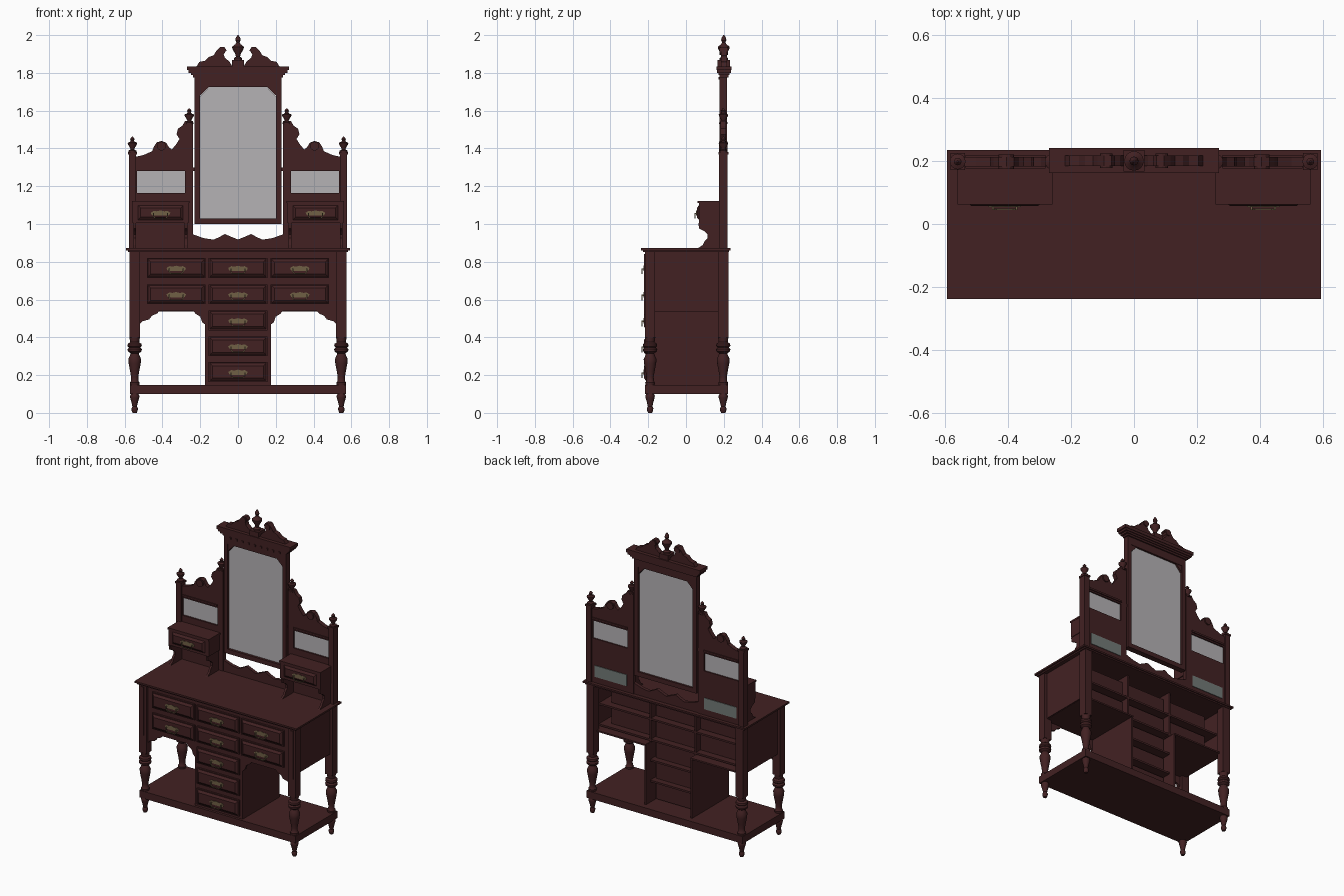
import bpy, bmesh, math

def mat(name, col):
    m = bpy.data.materials.new(name)
    m.diffuse_color = (*col, 1)
    return m

WOOD = mat("dark mahogany", (0.055, 0.0155, 0.0165))
BRASS = mat("aged brass", (0.16, 0.115, 0.06))
GLASS = mat("mirror glass", (0.46, 0.445, 0.46))
BACKING = mat("green grey backing", (0.17, 0.195, 0.185))

def finish(name, bm, m):
    bmesh.ops.recalc_face_normals(bm, faces=bm.faces)
    me = bpy.data.meshes.new(name)
    bm.to_mesh(me)
    bm.free()
    me.materials.append(m)
    ob = bpy.data.objects.new(name, me)
    bpy.context.collection.objects.link(ob)
    return ob

def prism(name, pts, a, b, m=WOOD, axis='y', inset=None):
    """Extrude an outline: (x, z) along y, or (y, z) along x."""
    bm = bmesh.new()
    def ring(t):
        return [bm.verts.new((p, t, q) if axis == 'y' else (t, p, q)) for p, q in pts]
    r0, r1 = ring(a), ring(b)
    n = len(pts)
    bm.faces.new(r0)
    bm.faces.new(r1)
    for i in range(n):
        bm.faces.new((r0[i], r0[(i + 1) % n], r1[(i + 1) % n], r1[i]))
    if inset:  # shrink the first end to make a bevelled field
        cx = sum(p for p, q in pts) / n
        cz = sum(q for p, q in pts) / n
        for v in r0:
            v.co.x += inset if v.co.x < cx else -inset
            v.co.z += inset if v.co.z < cz else -inset
    return finish(name, bm, m)

def box(name, x0, x1, y0, y1, z0, z1, m=WOOD, inset=None):
    x0, x1 = min(x0, x1), max(x0, x1)
    return prism(name, [(x0, z0), (x1, z0), (x1, z1), (x0, z1)], y0, y1, m, inset=inset)

def lathe(name, prof, x, y, z=0, n=16):
    bm = bmesh.new()
    rings = [[bm.verts.new((x + r * math.cos(2 * math.pi * i / n),
                            y + r * math.sin(2 * math.pi * i / n), z + h))
              for i in range(n)] for r, h in prof]
    bm.faces.new(rings[0])
    bm.faces.new(rings[-1])
    for a, b in zip(rings, rings[1:]):
        for i in range(n):
            bm.faces.new((a[i], a[(i + 1) % n], b[(i + 1) % n], b[i]))
    ob = finish(name, bm, WOOD)
    bpy.ops.object.select_all(action='DESELECT')
    ob.select_set(True)
    bpy.context.view_layer.objects.active = ob
    bpy.ops.object.shade_smooth_by_angle(angle=math.radians(35))
    return ob

def handle(x, y, z):
    # shaped backplate with a hanging bail
    half = [(0.0, 0.018), (0.02, 0.013), (0.035, 0.016), (0.052, 0.006), (0.046, -0.007), (0.03, -0.010)]
    out = [(x + p, z + q) for p, q in half] + [(x - p, z + q) for p, q in reversed(half[1:])]
    prism("handle_plate", out, y - 0.003, y, BRASS)
    bail = [(-0.04, 0.004), (-0.04, -0.016), (-0.028, -0.026), (0.028, -0.026), (0.04, -0.016), (0.04, 0.004),
            (0.034, 0.004), (0.034, -0.014), (0.026, -0.021), (-0.026, -0.021), (-0.034, -0.014), (-0.034, 0.004)]
    prism("handle_bail", [(x + p, z + q) for p, q in bail], y - 0.013, y - 0.008, BRASS)
    for s in (-1, 1):
        box("handle_post", x + s * 0.037 - 0.003, x + s * 0.037 + 0.003, y - 0.013, y, z - 0.002, z + 0.004, BRASS)

def drawer(x, z, w, h, y):
    box("drawer_front", x - w / 2, x + w / 2, y - 0.008, y + 0.004, z - h / 2, z + h / 2)
    box("drawer_field", x - w / 2 + 0.006, x + w / 2 - 0.006, y - 0.019, y - 0.008,
        z - h / 2 + 0.006, z + h / 2 - 0.006, inset=0.014)
    handle(x, y - 0.019, z - 0.006)

# legs, corner posts and shelf
FOOT = [(0.011, 0), (0.016, 0.012), (0.017, 0.024), (0.012, 0.034), (0.018, 0.06),
        (0.024, 0.08), (0.025, 0.09), (0.02, 0.1)]
LEG = [(0.024, 0.145), (0.026, 0.16), (0.02, 0.168), (0.019, 0.19), (0.024, 0.22), (0.032, 0.262),
       (0.034, 0.285), (0.026, 0.302), (0.021, 0.315), (0.036, 0.325), (0.038, 0.337), (0.03, 0.346),
       (0.038, 0.354), (0.036, 0.366), (0.024, 0.374), (0.026, 0.388), (0.028, 0.402)]
for sx in (-1, 1):
    for y in (-0.19, 0.197):
        x = sx * 0.547
        lathe("foot", FOOT, x, y)
        lathe("turned_leg", LEG, x, y)
        box("corner_post", x - 0.027, x + 0.027, y - 0.027, y + 0.027, 0.40, 0.857)
    box("post_strip", sx * 0.547 - 0.010, sx * 0.547 + 0.010, -0.222, -0.215, 0.52, 0.84)
box("shelf", -0.572, 0.572, -0.216, 0.223, 0.10, 0.147)

# table top with moulded edge
box("table_top", -0.593, 0.593, -0.237, 0.235, 0.861, 0.872)
box("top_moulding", -0.582, 0.582, -0.228, 0.228, 0.852, 0.861)

# open-backed carcass with rails and dividers showing behind
box("upper_face", -0.53, 0.53, -0.200, -0.185, 0.54, 0.855)
box("pedestal_face", -0.174, 0.174, -0.200, -0.185, 0.147, 0.54)
for z in (0.698, 0.56):
    box("drawer_rail", -0.54, 0.54, -0.185, 0.14, z - 0.006, z + 0.006)
for z in (0.425, 0.288):
    box("pedestal_rail", -0.165, 0.165, -0.185, 0.14, z - 0.006, z + 0.006)
for s in (-1, 1):
    box("side_panel", s * 0.542, s * 0.556, -0.17, 0.18, 0.54, 0.855)
    box("compartment_floor", s * 0.165, s * 0.55, -0.19, 0.19, 0.538, 0.548)
    box("pedestal_wall", s * 0.164, s * 0.174, -0.19, 0.185, 0.147, 0.54)
    box("drawer_divider", s * 0.159, s * 0.171, -0.185, 0.14, 0.548, 0.855)
    # arched apron brackets under the side drawers
    prism("outer_bracket", [(s * p, q) for p, q in [(0.525, 0.545), (0.525, 0.465), (0.505, 0.485), (0.47, 0.495),
          (0.455, 0.515), (0.43, 0.525), (0.41, 0.545)]], -0.200, -0.185)
    prism("inner_bracket", [(s * p, q) for p, q in [(0.17, 0.545), (0.17, 0.465), (0.19, 0.48), (0.20, 0.51),
          (0.225, 0.525), (0.24, 0.545)]], -0.200, -0.185)

# drawers with their boxes
for z in (0.767, 0.628):
    for x in (-0.327, 0, 0.327):
        drawer(x, z, 0.31, 0.105, -0.204)
        box("drawer_box", x - 0.15, x + 0.15, -0.186, 0.10, z - 0.058, z + 0.05)
for z in (0.49, 0.353, 0.217):
    drawer(0, z, 0.31, 0.105, -0.204)
    box("drawer_box", -0.15, 0.15, -0.186, 0.10, z - 0.058, z + 0.05)

# side wings of the back
FINIAL = [(0.022, 0), (0.022, 0.008), (0.01, 0.014), (0.012, 0.022), (0.024, 0.042), (0.025, 0.05),
          (0.012, 0.055), (0.009, 0.062), (0.012, 0.07), (0.003, 0.082)]
TOP = [(0.237, 1.28), (0.555, 1.28), (0.545, 1.355), (0.50, 1.365), (0.455, 1.385), (0.445, 1.41), (0.43, 1.432),
       (0.405, 1.44), (0.38, 1.43), (0.365, 1.405), (0.35, 1.395), (0.325, 1.425), (0.31, 1.45), (0.325, 1.475),
       (0.318, 1.505), (0.295, 1.52), (0.28, 1.545), (0.237, 1.545)]
BRACKET = [(0.18, 1.005), (0.065, 1.005), (0.07, 0.975), (0.10, 0.96), (0.115, 0.945), (0.115, 0.925),
           (0.10, 0.912), (0.09, 0.89), (0.062, 0.871), (0.18, 0.871)]
for s in (-1, 1):
    box("wing_lower_panel", s * 0.237, s * 0.555, 0.183, 0.212, 0.87, 1.163)
    box("wing_inner_stile", s * 0.237, s * 0.28, 0.183, 0.212, 1.163, 1.285)
    box("wing_outer_stile", s * 0.535, s * 0.555, 0.183, 0.212, 1.163, 1.285)
    prism("wing_scroll_top", [(s * p, q) for p, q in TOP], 0.183, 0.212)
    prism("scroll_rosette", [(s * 0.405 + 0.024 * math.cos(k * math.pi / 6), 1.412 + 0.024 * math.sin(k * math.pi / 6))
                             for k in range(12)], 0.174, 0.22)
    box("scroll_moulding", s * 0.28, s * 0.535, 0.176, 0.219, 1.29, 1.302)
    box("small_mirror", s * 0.28, s * 0.535, 0.194, 0.203, 1.163, 1.281, GLASS)
    box("cubby_backing", s * 0.285, s * 0.52, 0.212, 0.216, 0.912, 0.987, BACKING)
    box("wing_post", s * 0.540, s * 0.578, 0.175, 0.221, 0.87, 1.375)
    box("wing_post_cap", s * 0.536, s * 0.582, 0.171, 0.225, 1.368, 1.38)
    lathe("wing_finial", FINIAL, s * 0.559, 0.198, 1.38)
    lathe("inner_finial", FINIAL, s * 0.258, 0.198, 1.53)
    # jewel drawer box on brackets
    box("jewel_box", s * 0.262, s * 0.558, 0.068, 0.19, 1.005, 1.115)
    box("jewel_box_top", s * 0.258, s * 0.560, 0.062, 0.19, 1.110, 1.121)
    drawer(s * 0.41, 1.06, 0.25, 0.088, 0.076)
    for x in (0.268, 0.54):
        prism("jewel_box_bracket", BRACKET, s * x, s * (x + 0.014), axis='x')

# scalloped rail below the mirror
half = [(0.0, 0.918), (0.03, 0.93), (0.07, 0.947), (0.10, 0.93), (0.13, 0.917), (0.18, 0.925), (0.24, 0.945)]
prism("scalloped_rail", [(-0.24, 0.87), (0.24, 0.87)] + half[::-1] + [(-p, q) for p, q in half[1:]], 0.186, 0.208)

# main mirror
prism("main_mirror", [(-0.205, 1.025), (0.205, 1.025), (0.205, 1.67), (0.15, 1.73), (-0.15, 1.73), (-0.205, 1.67)],
      0.194, 0.203, GLASS)
for s in (-1, 1):
    box("mirror_stile", s * 0.2, s * 0.229, 0.178, 0.216, 1.0, 1.79)
    prism("mirror_corner", [(s * 0.2, 1.68), (s * 0.2, 1.73), (s * 0.15, 1.73)], 0.182, 0.213)
    box("mirror_pivot", s * 0.225, s * 0.24, 0.19, 0.206, 1.28, 1.30)
box("mirror_bottom_rail", -0.2, 0.2, 0.178, 0.216, 1.0, 1.03)
box("mirror_top_rail", -0.2, 0.2, 0.178, 0.216, 1.725, 1.79)

# cornice
for hw, d, z0, z1 in [(0.237, 0.024, 1.776, 1.788), (0.250, 0.030, 1.788, 1.800),
                      (0.262, 0.036, 1.800, 1.814), (0.27, 0.040, 1.814, 1.835)]:
    box("cornice_layer", -hw, hw, 0.201 - d, 0.201 + d, z0, z1)
for i in range(9):
    x = -0.18 + i * 0.045
    box("cornice_dentil", x - 0.006, x + 0.006, 0.172, 0.18, 1.764, 1.778)

# broken pediment with central urn
PED = [(0.22, 1.833), (0.205, 1.858), (0.175, 1.864), (0.155, 1.884), (0.13, 1.892), (0.115, 1.915), (0.095, 1.936),
       (0.072, 1.936), (0.06, 1.918), (0.078, 1.905), (0.07, 1.88), (0.045, 1.86), (0.03, 1.833)]
for s in (-1, 1):
    prism("pediment_scroll", [(s * p, q) for p, q in PED], 0.184, 0.217)
    prism("pediment_rosette", [(s * 0.088 + 0.02 * math.cos(k * math.pi / 6), 1.914 + 0.02 * math.sin(k * math.pi / 6))
                               for k in range(12)], 0.178, 0.223)
box("urn_block", -0.033, 0.033, 0.166, 0.234, 1.833, 1.868)
lathe("urn_finial", [(0.022, 0), (0.022, 0.01), (0.011, 0.018), (0.014, 0.032), (0.03, 0.059), (0.031, 0.07),
                     (0.026, 0.074), (0.014, 0.084), (0.009, 0.094), (0.014, 0.104), (0.012, 0.116), (0.003, 0.132)],
      0, 0.2, 1.868)
